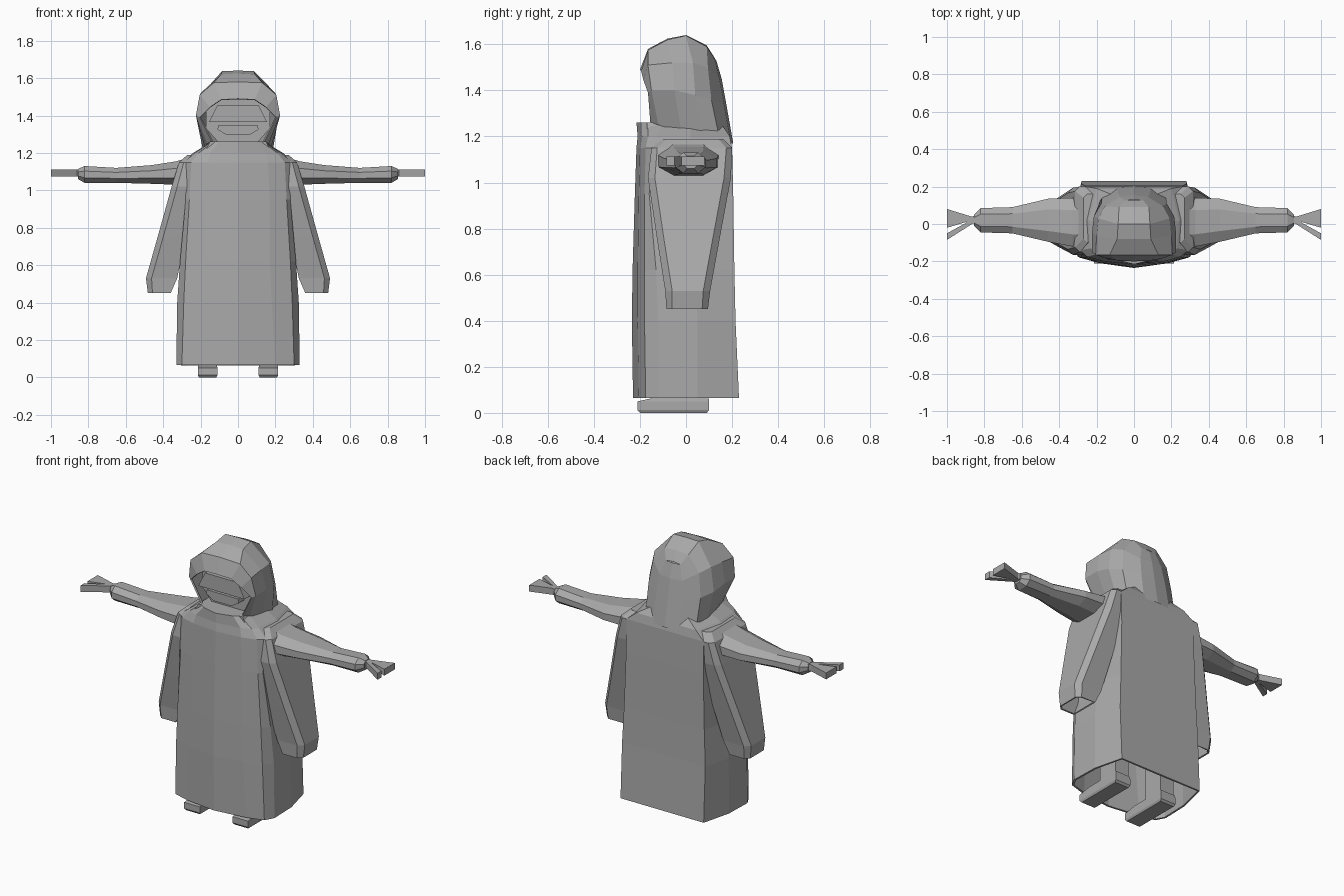
import bpy, bmesh

if "Cube" in bpy.data.objects:
    bpy.data.objects.remove(bpy.data.objects["Cube"])

grey = bpy.data.materials.new("cloth grey")
grey.diffuse_color = (0.40, 0.40, 0.40, 1)
grey.use_nodes = True
grey.node_tree.nodes["Principled BSDF"].inputs["Base Color"].default_value = grey.diffuse_color


def make(name, verts, faces, mirror=False, thick=0):
    """Flat-shaded mesh, optionally mirrored across x and given cloth thickness."""
    me = bpy.data.meshes.new(name)
    me.from_pydata(verts, [], faces)
    bm = bmesh.new()
    bm.from_mesh(me)
    bmesh.ops.remove_doubles(bm, verts=bm.verts, dist=0.0005)
    bmesh.ops.recalc_face_normals(bm, faces=bm.faces)
    bm.to_mesh(me)
    bm.free()
    me.materials.append(grey)
    ob = bpy.data.objects.new(name, me)
    bpy.context.collection.objects.link(ob)
    if mirror:
        ob.modifiers.new("mirror", 'MIRROR')
    if thick:
        m = ob.modifiers.new("cloth", 'SOLIDIFY')
        m.thickness, m.offset = thick, -1
    return ob


def loft(name, rings, closed=True, caps=(True, True), **kw):
    """Skin a list of equal-length point rings."""
    n = len(rings[0])
    verts = [p for r in rings for p in r]
    faces = []
    for i in range(len(rings) - 1):
        for j in range(n if closed else n - 1):
            k = (j + 1) % n
            faces.append((i*n + j, i*n + k, (i+1)*n + k, (i+1)*n + j))
    if caps[0]:
        faces.append(tuple(range(n)))
    if caps[1]:
        faces.append(tuple(range(len(verts) - n, len(verts))))
    return make(name, verts, faces, **kw)


def both(half):
    """Complete a half arch that ends on the centre line."""
    return half + [(-x, y, z) for x, y, z in reversed(half[:-1])]


# Robe: z, then back corner, side, front corner, panel edge, panel middle, front centre y
robe = [
    (.065, (.28, .23), (.325, .05), (.33, -.12), (.30, -.175), (.20, -.205), -.23),
    (.40, (.28, .215), (.322, .05), (.325, -.12), (.29, -.18), (.18, -.21), -.235),
    (.62, (.27, .21), (.305, .04), (.31, -.13), (.28, -.18), (.17, -.21), -.232),
    (.95, (.26, .205), (.28, .03), (.28, -.16), (.26, -.18), (.17, -.205), -.222),
    (1.15, (.26, .20), (.30, .02), (.29, -.14), (.25, -.175), (.16, -.20), -.215),
    (1.20, (.20, .19), (.24, .02), (.23, -.13), (.21, -.165), (.15, -.19), -.21),
    (1.26, (.10, .15), (.14, .02), (.14, -.10), (.13, -.165), (.10, -.19), -.215),
]
rings = []
for z, *pts, fy in robe:
    half = [(0, pts[0][1], z)] + [(x, y, z) for x, y in pts] + [(0, fy, z)]
    rings.append(half + [(-x, y, z) for x, y, z in reversed(half[1:-1])])
loft("robe", rings, caps=(False, True), thick=.012)

# Hood: arches from the face rim to the back (neck, cheek, side, upper, crown)
hood = [
    [(.14, -.155, 1.26), (.205, -.165, 1.39), (.15, -.185, 1.445), (.09, -.195, 1.485), (0, -.20, 1.49)],
    [(.165, -.12, 1.25), (.225, -.15, 1.40), (.205, -.165, 1.51), (.13, -.165, 1.575), (0, -.165, 1.58)],
    [(.175, -.02, 1.22), (.225, -.05, 1.40), (.20, -.06, 1.52), (.09, -.08, 1.62), (0, -.08, 1.625)],
    [(.18, .07, 1.18), (.215, .04, 1.38), (.19, .03, 1.52), (.085, .0, 1.638), (0, .0, 1.64)],
    [(.17, .15, 1.17), (.175, .11, 1.36), (.155, .095, 1.50), (.08, .09, 1.59), (0, .09, 1.595)],
    [(.09, .195, 1.17), (.085, .165, 1.34), (.075, .145, 1.45), (.05, .125, 1.535), (0, .125, 1.54)],
]
loft("hood", [both(a) for a in hood], closed=False, caps=(False, False), thick=.01)

# Back of the hood: two facets per level meeting in a centre ridge
ridge = [(.205, 1.17), (.175, 1.34), (.155, 1.45), (.13, 1.535)]
loft("hood_back", [[p, (0, y, z), (-p[0], p[1], p[2])]
                   for p, (y, z) in zip(hood[-1], ridge)], closed=False, caps=(False, False))


def slab(name, front, y0, y1, **kw):
    """Extrude an x,z outline between two depths."""
    return loft(name, [[(x, y, z) for x, z in front] for y in (y0, y1)], **kw)


def sym(pts):
    return pts + [(-x, z) for x, z in reversed(pts)]


# Face inside the hood
slab("head", sym([(.09, 1.24), (.17, 1.33), (.17, 1.43), (.08, 1.50)]), -.10, .08)
slab("visor", sym([(.155, 1.365), (.11, 1.455)]), -.16, -.09)
slab("muzzle", sym([(.06, 1.295), (.11, 1.325), (.105, 1.35)]), -.15, -.09)

# Collar around the neck
slab("collar", sym([(.17, 1.22), (.15, 1.26)]), -.17, .10)


# Hanging sleeves: z, inner x, outer x, front y, back y, edge chamfer
def sleeve_ring(z, xi, xo, yf, yb, c):
    return [(xi, yf, z), (xo - c, yf, z), (xo, yf + c, z),
            (xo, yb - c, z), (xo - c, yb, z), (xi, yb, z)]


loft("hanging_sleeve", [sleeve_ring(*r) for r in [
    (1.19, .20, .27, -.10, .16, .02), (1.15, .21, .315, -.15, .20, .025),
    (1.02, .235, .355, -.165, .195, .03), (.75, .28, .43, -.125, .145, .03),
    (.53, .325, .492, -.09, .105, .03), (.45, .36, .482, -.085, .095, .025)]],
    caps=(True, False), mirror=True, thick=.01)


# Arms: octagonal sections x, y range, z range
def arm_ring(x, y0, y1, z0, z1):
    a, b = (y1 - y0) * .25, (z1 - z0) * .3
    return [(x, y0 + a, z0), (x, y1 - a, z0), (x, y1, z0 + b), (x, y1, z1 - b),
            (x, y1 - a, z1), (x, y0 + a, z1), (x, y0, z1 - b), (x, y0, z0 + b)]


loft("arm", [arm_ring(*r) for r in [
    (.22, -.13, .15, 1.03, 1.19), (.33, -.12, .14, 1.03, 1.155), (.46, -.095, .135, 1.035, 1.135),
    (.65, -.05, .09, 1.04, 1.12), (.82, -.045, .085, 1.04, 1.13),
    (.855, -.01, .05, 1.06, 1.115)]], mirror=True)

# Hands: flat palm and a splayed thumb
for name, outline in (
        ("palm", [(.84, .0), (.84, .045), (.87, .04), (1, .08), (1, -.02), (.90, .01)]),
        ("thumb", [(.85, .01), (.86, .03), (.90, .005), (1, -.05), (1, -.085)])):
    loft(name, [[(x, y, z) for x, y in outline] for z in (1.073, 1.112)], mirror=True)

# Shoes and legs
loft("shoe", [[(.11 + i, y0, z), (.215 - i, y0, z), (.215 - i, y1, z), (.11 + i, y1, z)]
              for z, i, y0, y1 in [(0, .006, -.20, .09), (.012, 0, -.21, .10),
                                   (.05, 0, -.21, .10), (.068, .004, -.13, .098)]], mirror=True)
loft("leg", [[(.115, -.04, z), (.21, -.04, z), (.21, .09, z), (.115, .09, z)]
             for z in (.05, .60)], mirror=True)
